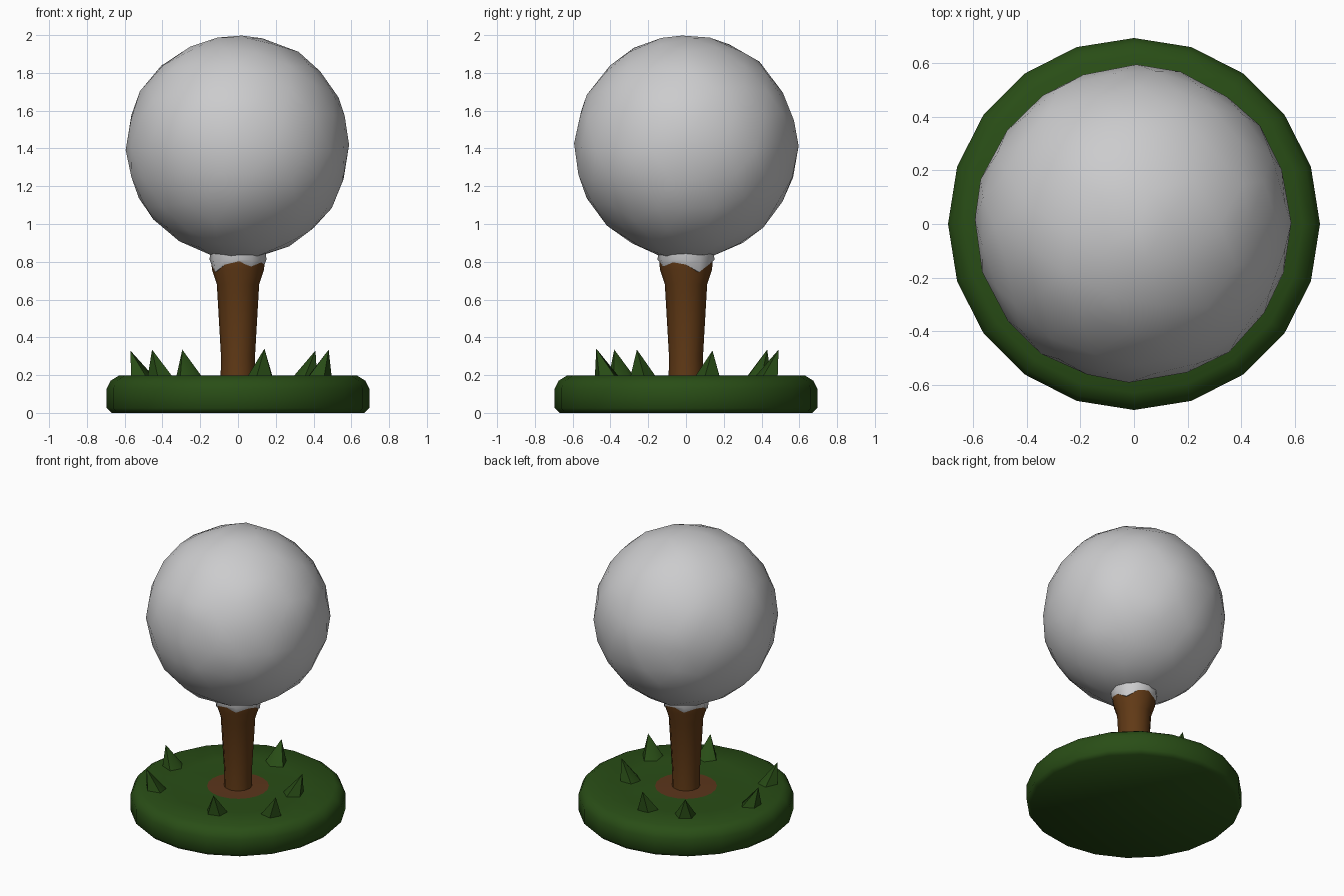
import bpy, bmesh, math, random
from mathutils import Vector

if "Cube" in bpy.data.objects:
    bpy.data.objects.remove(bpy.data.objects["Cube"])

random.seed(4)


def material(name, rgb):
    m = bpy.data.materials.new(name)
    m.diffuse_color = (*rgb, 1)
    m.use_nodes = True
    m.node_tree.nodes["Principled BSDF"].inputs["Base Color"].default_value = m.diffuse_color
    return m


GREEN = material("grass green", (0.022, 0.075, 0.008))
BROWN = material("wood brown", (0.12, 0.042, 0.008))
SOIL = material("soil brown", (0.105, 0.036, 0.011))
WHITE = material("ball white", (0.60, 0.60, 0.61))


def finish(name, bm, mats, angle=50):
    bmesh.ops.recalc_face_normals(bm, faces=bm.faces)
    me = bpy.data.meshes.new(name)
    bm.to_mesh(me)
    bm.free()
    ob = bpy.data.objects.new(name, me)
    bpy.context.collection.objects.link(ob)
    for m in mats:
        me.materials.append(m)
    bpy.ops.object.select_all(action='DESELECT')
    ob.select_set(True)
    bpy.context.view_layer.objects.active = ob
    bpy.ops.object.shade_smooth_by_angle(angle=math.radians(angle))
    return ob


def lathe(profile, sides, wobble=None):
    """Stack rings of (radius, height); both ends are capped."""
    bm = bmesh.new()
    rings = []
    for k, (r, z) in enumerate(profile):
        ring = []
        for i in range(sides):
            a = math.tau * i / sides
            dz = wobble(k, i) if wobble else 0
            ring.append(bm.verts.new((r * math.cos(a), r * math.sin(a), z + dz)))
        rings.append(ring)
    for lo, hi in zip(rings, rings[1:]):
        for i in range(sides):
            j = (i + 1) % sides
            bm.faces.new((lo[i], lo[j], hi[j], hi[i]))
    bm.faces.new(rings[0])
    bm.faces.new(rings[-1])
    return bm


# Round turf base with a soil patch in the middle
bm = lathe([(0.67, 0), (0.695, 0.025), (0.695, 0.13), (0.675, 0.17), (0.63, 0.198),
            (0.42, 0.195), (0.2, 0.19), (0.08, 0.195)], 20,
           lambda k, i: random.uniform(-0.012, 0.004) if k == 5 else 0)
for f in bm.faces:
    c = f.calc_center_median()
    f.material_index = 1 if c.z > 0.15 and c.xy.length < 0.2 and \
        all(v.co.xy.length < 0.21 for v in f.verts) else 0
finish("turf_base", bm, [GREEN, SOIL])

# Tapered wooden peg
finish("peg", lathe([(0.092, 0.185), (0.09, 0.3), (0.112, 0.68), (0.138, 0.76),
                     (0.142, 0.81)], 12), [BROWN])

# Ragged white collar under the ball
finish("collar", lathe([(0.14, 0.785), (0.15, 0.81), (0.148, 0.87)], 12,
                       lambda k, i: (0, -0.04, 0.0, 0.015, -0.01, 0.01)[i % 6] if k == 0 else 0),
       [WHITE])

# Ball with slightly uneven faceting and a few shallow dents
bm = bmesh.new()
bmesh.ops.create_icosphere(bm, subdivisions=3, radius=0.596)
for v in bm.verts:
    n = v.co.normalized()
    t = Vector([random.uniform(-0.025, 0.025) for _ in range(3)])
    v.co = (v.co + t).normalized() * (0.596 + random.uniform(-0.008, 0.002))
    v.co.z += 1.408
finish("ball", bm, [WHITE], 60)

# Grass tufts leaning outward: tip x, tip y, tip height
tufts = [(-0.57, 0.0, 0.33), (0.0, 0.49, 0.335), (-0.455, -0.38, 0.335), (0.14, -0.475, 0.34),
         (0.48, -0.26, 0.335), (0.41, 0.14, 0.33), (-0.295, 0.43, 0.335)]
for n, (x, y, z) in enumerate(tufts):
    tip = Vector((x, y, z))
    out = Vector((x, y, 0)).normalized()
    side = Vector((-out.y, out.x, 0))
    centre = Vector((x, y, 0.18)) - out * 0.06
    bm = bmesh.new()
    base = [bm.verts.new(centre + out * a + side * b)
            for a, b in ((0.055, 0.045), (0.055, -0.045), (-0.03, -0.075), (-0.075, 0), (-0.03, 0.075))]
    top = bm.verts.new(tip)
    for i in range(5):
        bm.faces.new((base[i], base[(i + 1) % 5], top))
    bm.faces.new(base)
    finish(f"grass_tuft_{n + 1}", bm, [GREEN], 60)
